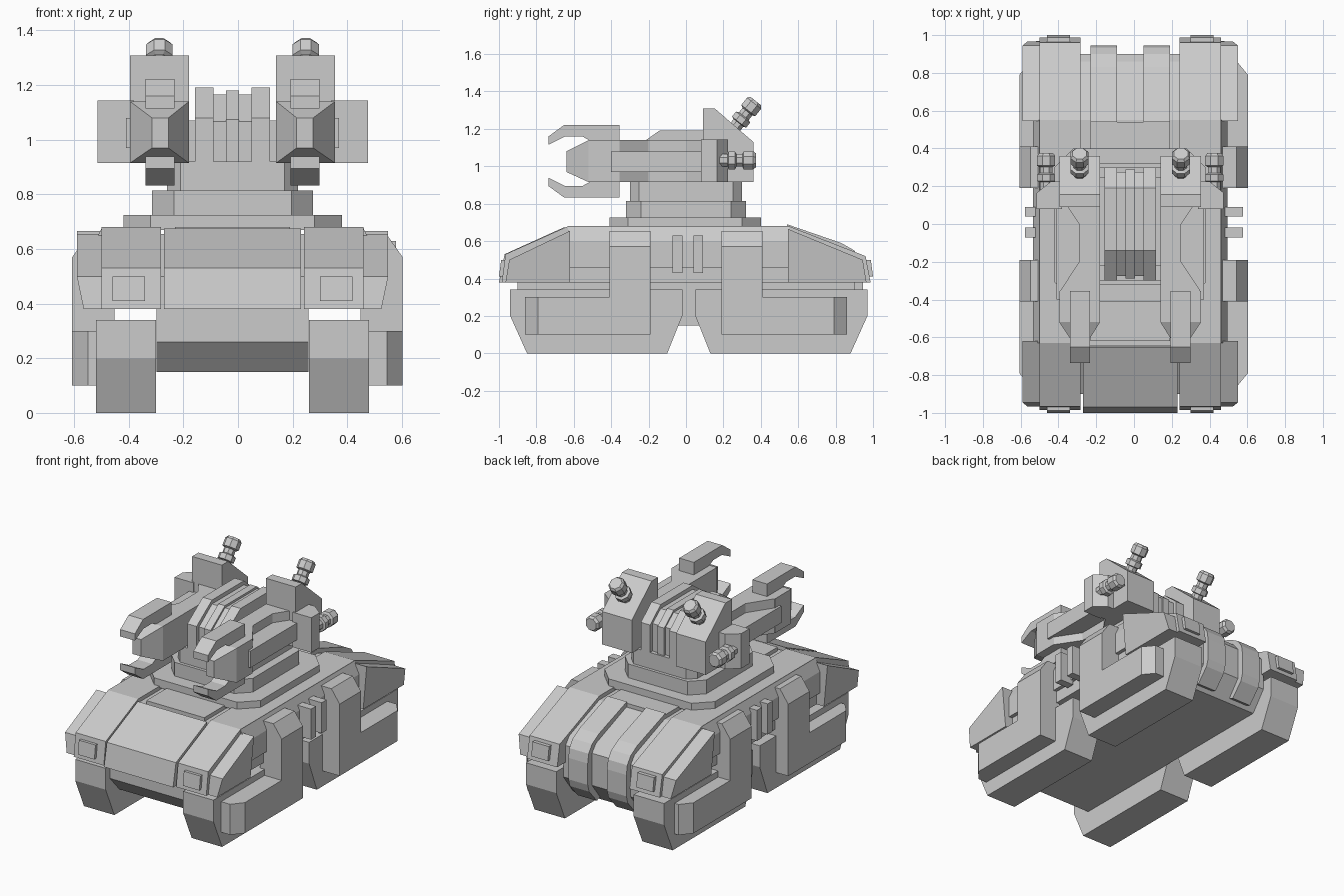
import bpy, bmesh, math
from mathutils import Vector, Matrix

if "Cube" in bpy.data.objects:
    bpy.data.objects.remove(bpy.data.objects["Cube"])

grey = bpy.data.materials.new("plain grey")
grey.use_nodes = True
grey.diffuse_color = (0.6, 0.6, 0.6, 1)
grey.node_tree.nodes["Principled BSDF"].inputs["Base Color"].default_value = (0.6, 0.6, 0.6, 1)

C = -0.02       # centre line of hull and turret


def finish(name, bm):
    bmesh.ops.recalc_face_normals(bm, faces=bm.faces)
    me = bpy.data.meshes.new(name)
    bm.to_mesh(me)
    bm.free()
    me.materials.append(grey)
    ob = bpy.data.objects.new(name, me)
    bpy.context.collection.objects.link(ob)
    return ob


def skin(name, ring_a, ring_b):
    """Closed solid between two matching rings of points."""
    bm = bmesh.new()
    a = [bm.verts.new(p) for p in ring_a]
    b = [bm.verts.new(p) for p in ring_b]
    bm.faces.new(a)
    bm.faces.new(b[::-1])
    for i in range(len(a)):
        j = (i + 1) % len(a)
        bm.faces.new((a[i], a[j], b[j], b[i]))
    return finish(name, bm)


def prism(name, pts, lo, hi, axis="X", side=1, c=C):
    """Extrude a 2D profile along an axis; x is measured from the centre c."""
    place = {"X": lambda p, t: (c + side * t, p[0], p[1]),
             "Y": lambda p, t: (c + side * p[0], t, p[1]),
             "Z": lambda p, t: (c + side * p[0], p[1], t)}[axis]
    return skin(name, [place(p, lo) for p in pts], [place(p, hi) for p in pts])


def pair(name, pts, lo, hi, axis="X", c=C):
    for side, word in ((1, "left"), (-1, "right")):
        prism(f"{word}_{name}", pts, lo, hi, axis, side, c)


def rect(a, b, c, d):
    return [(a, c), (b, c), (b, d), (a, d)]


def octagon(x, y0, y1, k):
    return [(x, y0 + k), (x, y1 - k), (x - k, y1), (k - x, y1),
            (-x, y1 - k), (-x, y0 + k), (k - x, y0), (x - k, y0)]


# Central hull
prism("lower_hull", [(-0.9, 0.655), (-0.9, 0.26), (-0.8, 0.15), (0.8, 0.15),
                     (0.9, 0.28), (0.9, 0.49), (0.86, 0.54), (0.55, 0.655), (-0.64, 0.655)][1:]
      + [(-0.9, 0.5)], -0.278, 0.278)
prism("deck_plate", rect(-0.62, 0.54, 0.6, 0.68), -0.21, 0.21)
outer = [(-1.0, 0.38), (-0.97, 0.53), (-0.65, 0.675), (-0.65, 0.6), (-0.85, 0.38)]
prism("front_plate", outer, -0.25, 0.25)

# Rounded rear bands
pair("rear_band", [(0.54, 0.6), (0.54, 0.69), (0.83, 0.59), (0.9, 0.55), (0.935, 0.5),
                   (0.945, 0.44), (0.945, 0.3), (0.93, 0.25), (0.85, 0.16), (0.75, 0.2)], 0.07, 0.21)

# Long side sponsons with raised end panels
pair("sponson", [(-0.985, 0.38), (-0.965, 0.53), (-0.63, 0.68), (0.55, 0.68),
                 (0.96, 0.52), (0.987, 0.38)], 0.262, 0.48)
for end, word in ((-1, "front"), (1, "rear")):
    pair(word + "_lamp_panel", [(end * 0.95, 0.41), (end * 1.0, 0.41),
                                (end * 0.988, 0.5), (end * 0.95, 0.5)], 0.32, 0.44)

# Fenders at the four corners
for word, pts in (("front", [(-0.965, 0.38), (-0.945, 0.5), (-0.62, 0.655), (-0.62, 0.38)]),
                  ("rear", [(0.965, 0.38), (0.945, 0.5), (0.545, 0.665), (0.545, 0.38)])):
    for s, side in ((1, "left"), (-1, "right")):
        skin(f"{side}_{word}_fender", [(C + s * 0.46, y, z) for y, z in pts],
             [(C + s * (0.57 if z > 0.45 else 0.545), y, z) for y, z in pts])

# Recessed side wall between the fenders
pair("side_wall", [(0.3, 0.38), (0.49, 0.38), (0.49, 0.46), (0.515, 0.46),
                   (0.515, 0.6), (0.48, 0.675), (0.3, 0.675)], -0.63, 0.55, "Y")
for i, y in enumerate((-0.045, 0.065)):
    pair(f"side_fin_{i + 1}", rect(0.48, 0.578, 0.43, 0.63), y - 0.026, y + 0.026, "Y", 0)

# Track pods
for word, cy, m in (("front", -0.48, 1), ("rear", 0.51, -1)):
    pair(word + "_track", [(cy + m * y, z) for y, z in
                           ((-0.46, 0.34), (-0.46, 0.2), (-0.37, 0), (0.38, 0),
                            (0.46, 0.2), (0.46, 0.34))], 0.28, 0.5)

# L-shaped skirts: upright with sloping top, low bar with chamfered end
for m, word in ((-1, "front"), (1, "rear")):
    lo, hi = sorted((m * 0.19, m * 0.41))
    pair(word + "_skirt_upright", [(0.45, 0.1), (0.605, 0.1), (0.605, 0.57),
                                   (0.545, 0.655), (0.45, 0.655)], lo, hi, "Y", -0.002)
    pair(word + "_skirt_bar", [(0.45, m * 0.3), (0.605, m * 0.3), (0.605, m * 0.79),
                               (0.547, m * 0.86), (0.45, m * 0.86)], 0.1, 0.3, "Z", -0.002)

# Turret ring and neck
prism("turret_ring", octagon(0.4, -0.41, 0.4, 0.1), 0.67, 0.725, "Z")
prism("turret_step", octagon(0.295, -0.32, 0.32, 0.08), 0.72, 0.815, "Z")
prism("turret_neck", octagon(0.24, -0.3, 0.3, 0.05), 0.81, 0.92, "Z")

# Ribbed turret spine
def rib(name, a, b, drop, side=1):
    prism(name, [(-0.3 + drop, 0.8), (-0.3 + drop, 1.08 - drop / 2), (-0.14, 1.192 - drop),
                 (0.19, 1.192 - drop), (0.3 - drop, 1.1), (0.3 - drop, 0.8)], a, b, "X", side)

rib("centre_rib", -0.024, 0.024, 0.012)
for s, word in ((1, "left"), (-1, "right")):
    rib(word + "_inner_rib", 0.024, 0.07, 0.026, s)
    rib(word + "_outer_rib", 0.07, 0.137, 0, s)

# Turret sides, notched to take the arm shafts
pair("turret_side", [(0.16, -0.36), (0.375, -0.36), (0.27, -0.2), (0.27, 0), (0.33, 0.09),
                     (0.39, 0.1), (0.39, 0.2), (0.16, 0.2)], 0.915, 1.14, "Z")
pair("turret_filler", rect(-0.22, 0.25, 0.91, 1.07), 0.12, 0.18)
pair("arm_shaft", rect(-0.4, 0.12, 0.97, 1.08), 0.24, 0.39)
pair("arm_head", rect(-0.52, -0.355, 0.915, 1.14), 0.16, 0.375)
for s, word in ((1, "left"), (-1, "right")):
    skin(word + "_arm_tip",
         [(C + s * x, -0.52, z) for x, z in rect(0.16, 0.375, 0.915, 1.14)],
         [(C + s * x, -0.64, z) for x, z in rect(0.235, 0.295, 0.97, 1.08)])

# Upper and lower claws
claw = [(-0.735, 1.115), (-0.735, 1.16), (-0.65, 1.222), (-0.355, 1.222), (-0.355, 1.13),
        (-0.5, 1.13), (-0.555, 1.16), (-0.645, 1.16)]
pair("upper_claw", claw, 0.212, 0.318)
pair("lower_claw", [(y, 2.054 - z) for y, z in claw], 0.212, 0.318)

# Rear boxes and side blocks that carry the thrusters
pair("rear_box", [(0.09, 0.915), (0.09, 1.308), (0.155, 1.308), (0.36, 1.13), (0.36, 0.915)],
     0.16, 0.375)
pair("side_block", [(0.36, 0.08), (0.495, 0.08), (0.495, 0.165), (0.42, 0.225), (0.36, 0.225)],
     0.915, 1.143, "Z")


def thruster(name, base, direction, length):
    """Stepped eight-sided nozzle."""
    steps = [(0, 0.036), (0.22, 0.036), (0.24, 0.052), (0.42, 0.052), (0.46, 0.036),
             (0.62, 0.036), (0.66, 0.052), (0.92, 0.052), (1.0, 0.04)]
    turn = Vector((0, 0, 1)).rotation_difference(Vector(direction)).to_matrix().to_4x4()
    bm = bmesh.new()
    rings = [[bm.verts.new((r * math.cos(math.pi * (i + 0.5) / 4),
                            r * math.sin(math.pi * (i + 0.5) / 4), t * length))
              for i in range(8)] for t, r in steps]
    for a, b in zip(rings, rings[1:]):
        for i in range(8):
            j = (i + 1) % 8
            bm.faces.new((a[i], a[j], b[j], b[i]))
    bm.faces.new(rings[0])
    bm.faces.new(rings[-1])
    bmesh.ops.transform(bm, matrix=Matrix.Translation(base) @ turn, verts=bm.verts)
    finish(name, bm)


for s, word in ((1, "left"), (-1, "right")):
    thruster(word + "_upper_thruster", (C + s * 0.268, 0.255, 1.2), (0, 0.62, 0.78), 0.19)
    thruster(word + "_side_thruster", (C + s * 0.445, 0.18, 1.032), (0, 1, 0), 0.195)
